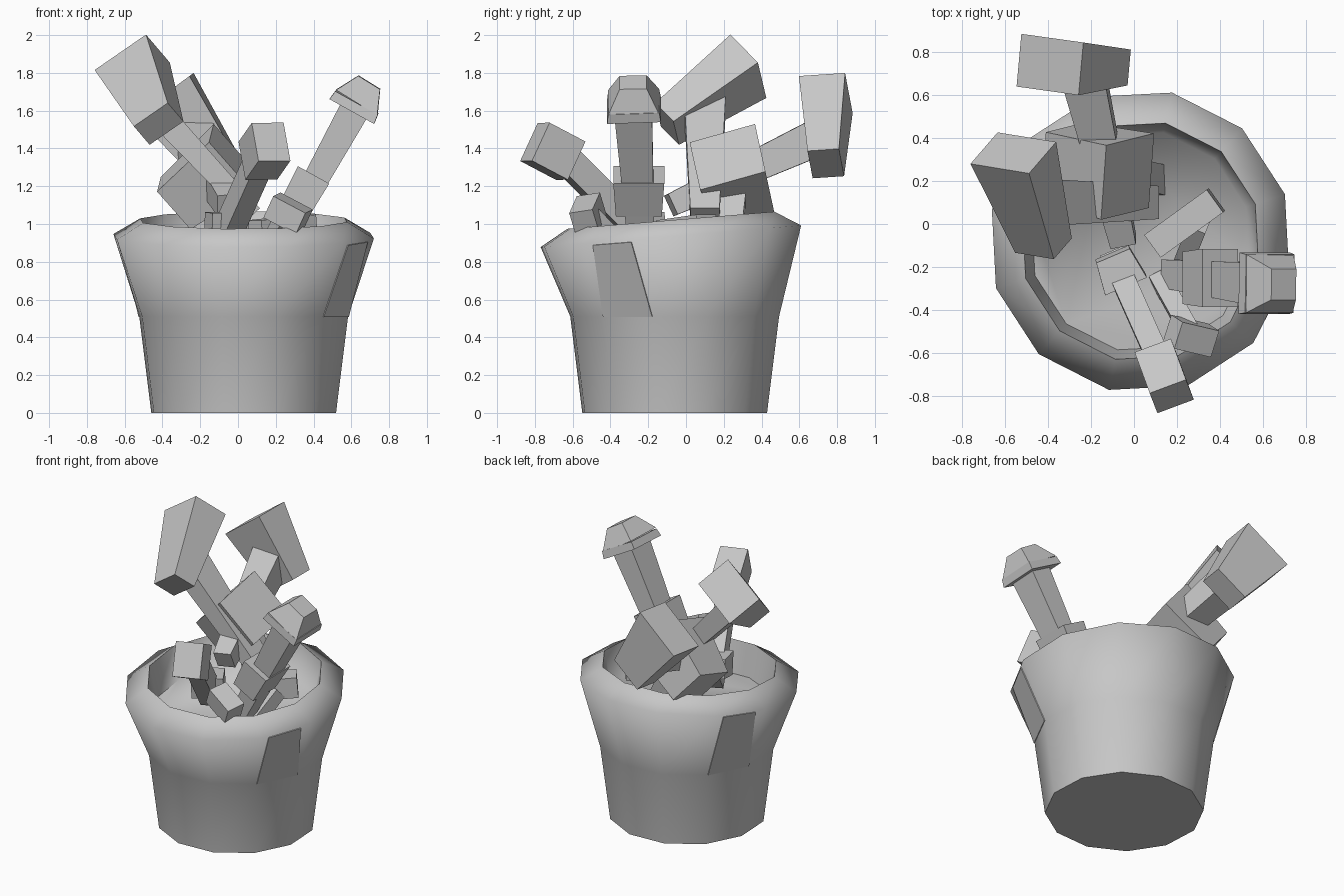
import bpy, bmesh, math
from mathutils import Vector

cube = bpy.data.objects.get("Cube")
if cube:
    bpy.data.objects.remove(cube, do_unlink=True)

# One plain grey for everything
grey = bpy.data.materials.new("plain_grey")
grey.use_nodes = True
grey.diffuse_color = (0.57, 0.57, 0.57, 1)
grey.node_tree.nodes["Principled BSDF"].inputs["Base Color"].default_value = grey.diffuse_color


def finish(name, bm):
    bmesh.ops.recalc_face_normals(bm, faces=bm.faces)
    mesh = bpy.data.meshes.new(name)
    bm.to_mesh(mesh)
    bm.free()
    mesh.materials.append(grey)
    obj = bpy.data.objects.new(name, mesh)
    bpy.context.collection.objects.link(obj)
    return obj


def block(name, start, end, side, size, taper=1.0):
    """Tapered box from start to end; side is the direction of its width."""
    a, b = Vector(start), Vector(end)
    d = (b - a).normalized()
    u = Vector(side)
    u = (u - d * u.dot(d)).normalized()
    v = d.cross(u)
    bm = bmesh.new()
    bmesh.ops.create_cube(bm, size=1)
    for vert in bm.verts:
        x, y, z = vert.co
        s = 1 if z < 0 else taper
        vert.co = a.lerp(b, z + 0.5) + u * x * size[0] * s + v * y * size[1] * s
    return finish(name, bm)


# Bucket: twelve-sided rings with a leaning rim and a raised inner floor
SIDES, PHASE, CX = 12, math.radians(18), 0.03
# radius, height, centre y, lean
profile = [(0.50, 0, -0.06, 0), (0.565, 0.51, -0.06, 0), (0.705, 0.935, -0.08, 0.083),
           (0.56, 1.02, -0.08, 0.083), (0.515, 0.8, -0.08, 0.083)]


def ring_point(row, step):
    r, z, cy, lean = profile[row]
    ang = PHASE + step * math.tau / SIDES
    return Vector((CX + r * math.cos(ang), cy + r * math.sin(ang), z + lean * r * math.sin(ang)))


bm = bmesh.new()
rings = [[bm.verts.new(ring_point(i, k)) for k in range(SIDES)] for i in range(len(profile))]
for low, high in zip(rings, rings[1:]):
    for k in range(SIDES):
        n = (k + 1) % SIDES
        bm.faces.new((low[k], low[n], high[n], high[k]))
bm.faces.new(rings[0])
bm.faces.new(rings[-1])
bucket = finish("bucket", bm)
bpy.ops.object.select_all(action='DESELECT')
bucket.select_set(True)
bpy.context.view_layer.objects.active = bucket
bpy.ops.object.shade_smooth_by_angle(angle=math.radians(79))

# Flat side panels on opposite walls
for name, k in (("left_panel", -2), ("right_panel", 4)):
    lo0, lo1, hi0, hi1 = (ring_point(r, s) for r in (1, 2) for s in (k, k + 1))
    corners = [lo0, lo1, lo1.lerp(hi0.lerp(hi1, 0.8), 0.97), lo0.lerp(hi0.lerp(hi1, 0.18), 0.97)]
    normal = (lo1 - lo0).cross(hi0 - lo0).normalized()
    bm = bmesh.new()
    front = [bm.verts.new(c + normal * 0.005) for c in corners]
    back = [bm.verts.new(c - normal * 0.003) for c in corners]
    bm.faces.new(front)
    bm.faces.new(back[::-1])
    for i in range(4):
        j = (i + 1) % 4
        bm.faces.new((front[i], back[i], back[j], front[j]))
    finish(name, bm)

# Left mallet
block("left_mallet_head", (-0.56, 0.33, 1.835), (-0.42, -0.10, 1.53),
      (0.275, -0.055, 0.18), (0.333, 0.243), 0.66)
block("left_mallet_handle", (-0.46, 0.10, 1.63), (0.08, 0.1, 1.05), (0, 1, 0), (0.22, 0.14), 0.7)

# Back mallet
block("back_mallet_head", (-0.39, 0.74, 1.685), (-0.12, 0.74, 1.32),
      (0.295, -0.04, 0.2), (0.36, 0.246), 0.68)
block("back_mallet_handle", (-0.24, 0.72, 1.47), (-0.05, -0.08, 1.1), (1, 0, 0), (0.2, 0.2), 0.6)

# Middle mallet
block("middle_mallet_head", (-0.03, 0.22, 1.355), (-0.33, 0.31, 1.11),
      (-0.02, -0.33, -0.09), (0.36, 0.34), 0.8)
block("middle_mallet_handle", (-0.15, 0.26, 1.25), (0.1, 0.2, 0.75), (0, 1, 0), (0.14, 0.14))

# Front hammer
block("front_hammer_head", (0.175, -0.80, 1.435), (0.105, -0.61, 1.335),
      (0.18, 0.07, 0), (0.18, 0.225))
block("front_hammer_handle", (0.12, -0.64, 1.35), (-0.09, -0.17, 0.88), (1, 0.4, 0), (0.11, 0.14))
block("front_hammer_guard", (-0.04, -0.28, 0.98), (-0.10, -0.14, 1.0), (1, 0.3, 0), (0.21, 0.16), 0.8)

# Tall tool with a capped grip on the left
block("tall_tool_shaft", (0.625, -0.28, 1.62), (0.17, -0.23, 0.8), (0, 1, 0), (0.20, 0.16), 0.65)
block("tall_tool_cap_rim", (0.605, -0.275, 1.6), (0.63, -0.277, 1.645), (0, 1, 0), (0.285, 0.27), 0.95)
block("tall_tool_cap", (0.63, -0.277, 1.645), (0.695, -0.28, 1.75), (0, 1, 0), (0.27, 0.255), 0.53)
block("tall_tool_guard", (0.40, -0.25, 1.26), (0.30, -0.25, 1.08), (0, 1, 0), (0.27, 0.19), 0.9)

# Small hammer leaning over the front rim
block("small_hammer_head", (0.18, -0.50, 1.10), (0.35, -0.54, 1.01), (0, 1, 0.3), (0.13, 0.13))
block("small_hammer_handle", (0.27, -0.52, 1.06), (0.12, -0.25, 0.78), (1, 0.4, 0), (0.09, 0.09))

# Short mallet lying low inside
block("inner_mallet_head", (0.38, 0.11, 0.98), (0.09, -0.1, 0.95), (0, 0, 1), (0.14, 0.13))
block("inner_mallet_handle", (0.30, 0.0, 0.95), (0.22, -0.2, 0.75), (1, -0.4, 0), (0.09, 0.09))
